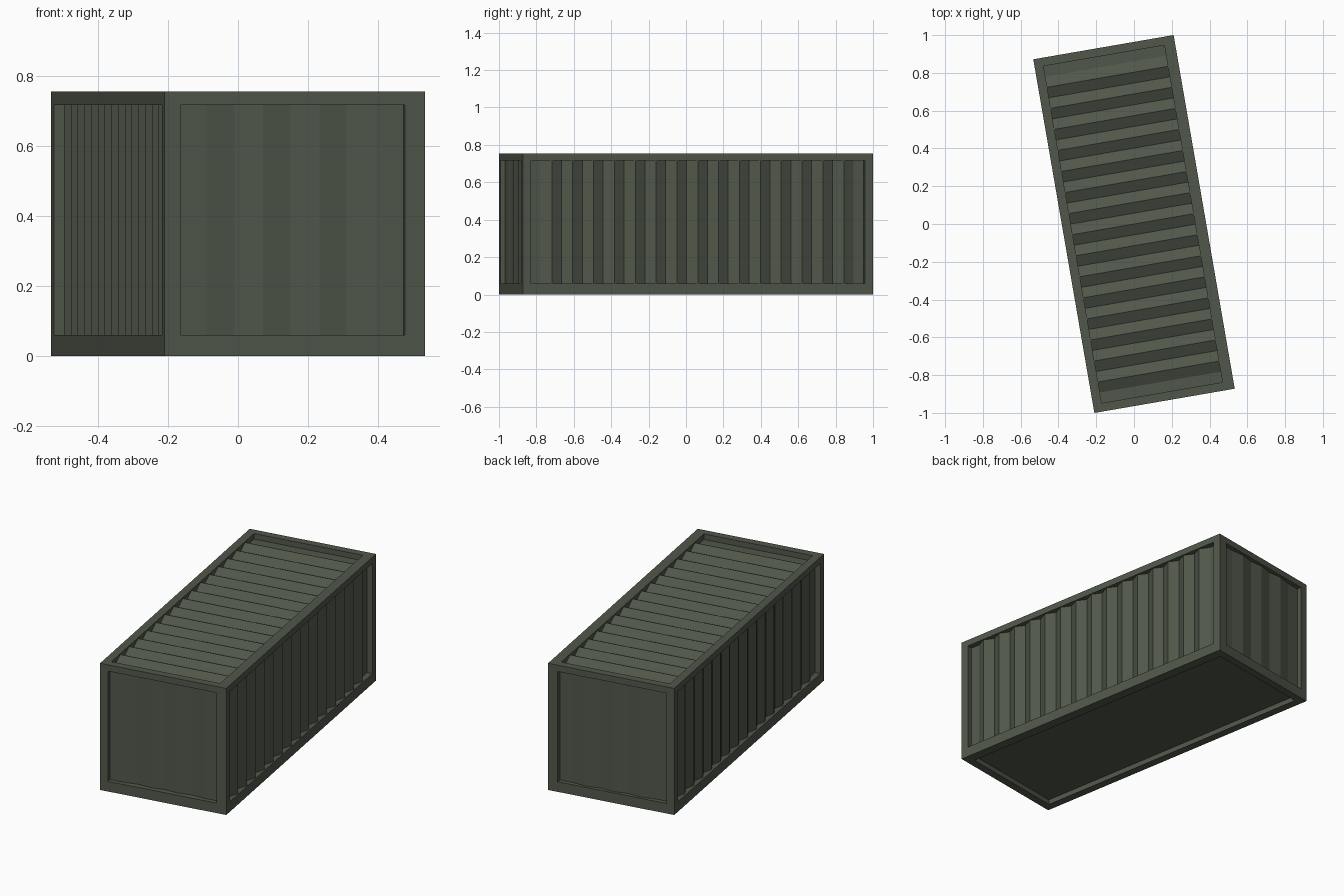
import bpy, bmesh, math
from mathutils import Vector, Matrix

if "Cube" in bpy.data.objects:
    bpy.data.objects.remove(bpy.data.objects["Cube"])

W, L, H = 0.754, 1.90, 0.755          # outer width, length, height
XL, XR, PY = 0.047, 0.058, 0.045      # post sizes: left x, right x, along y
BOT, TOP = 0.06, 0.038                # bottom and top rail heights
REC, AMP = 0.033, 0.028               # panel recess and corrugation depth
END_REC, END_AMP = 0.026, 0.011       # shallower end walls
TURN = Matrix.Rotation(math.radians(9.8), 4, 'Z')
x0, x1, y0, y1 = -W / 2, W / 2, -L / 2, L / 2

paint = bpy.data.materials.new("green_paint")
paint.diffuse_color = (0.082, 0.095, 0.069, 1)
paint.use_nodes = True
paint.node_tree.nodes["Principled BSDF"].inputs["Base Color"].default_value = paint.diffuse_color


def finish(name, bm):
    me = bpy.data.meshes.new(name)
    bm.to_mesh(me)
    bm.free()
    ob = bpy.data.objects.new(name, me)
    bpy.context.collection.objects.link(ob)
    me.materials.append(paint)
    ob.matrix_world = TURN
    return ob


def box(name, lo, hi):
    lo, hi = Vector(lo), Vector(hi)
    bm = bmesh.new()
    bmesh.ops.create_cube(bm, size=1)
    bmesh.ops.scale(bm, vec=hi - lo, verts=bm.verts)
    bmesh.ops.translate(bm, vec=(lo + hi) / 2, verts=bm.verts)
    return finish(name, bm)


def corrugated(name, origin, u, v, segs, amp):
    """Zigzag sheet along u, extruded along v, with a flat strip at both ends."""
    o, u, v = Vector(origin), Vector(u), Vector(v)
    n = u.cross(v).normalized()
    bm = bmesh.new()
    rows = []
    for i in range(segs + 1):
        h = amp if i % 2 == 0 and 0 < i < segs else 0
        p = o + u * (i / segs) + n * h
        rows.append((bm.verts.new(p), bm.verts.new(p + v)))
    for a, b in zip(rows, rows[1:]):
        bm.faces.new((a[0], b[0], b[1], a[1]))
    return finish(name, bm)


# Frame: corner posts, long rails and end rails
xs = {"left": (x0, x0 + XL), "right": (x1 - XR, x1)}
ys = {"front": (y0, y0 + PY), "back": (y1 - PY, y1)}
zs = {"bottom": (0, BOT), "top": (H - TOP, H)}
for sx, (xa, xb) in xs.items():
    for sy, (ya, yb) in ys.items():
        box(f"{sy}_{sx}_post", (xa, ya, BOT), (xb, yb, H - TOP))
    for sz, (za, zb) in zs.items():
        box(f"{sx}_{sz}_rail", (xa, y0, za), (xb, y1, zb))
for sy, (ya, yb) in ys.items():
    for sz, (za, zb) in zs.items():
        box(f"{sy}_{sz}_rail", (x0 + XL, ya, za), (x1 - XR, yb, zb))

# Corrugated walls and roof, set back inside the frame
pw, pl, ph = W - XL - XR, L - 2 * PY, H - BOT - TOP
xl, xr, yf, yb = x0 + XL, x1 - XR, y0 + PY, y1 - PY
up = (0, 0, ph)
corrugated("front_wall", (xl, y0 + END_REC, BOT), (pw, 0, 0), up, 8, -END_AMP)
corrugated("back_wall", (xr, y1 - END_REC, BOT), (-pw, 0, 0), up, 8, END_AMP)
corrugated("right_wall", (x1 - REC, yf, BOT), (0, pl, 0), up, 32, AMP)
corrugated("left_wall", (x0 + REC, yb, BOT), (0, -pl, 0), up, 32, AMP * 0.8)
corrugated("roof", (xl, yb, H - REC), (0, -pl, 0), (pw, 0, 0), 32, AMP)

# Flat floor, recessed from below
box("floor", (xl, yf, 0.03), (xr, yb, 0.05))
